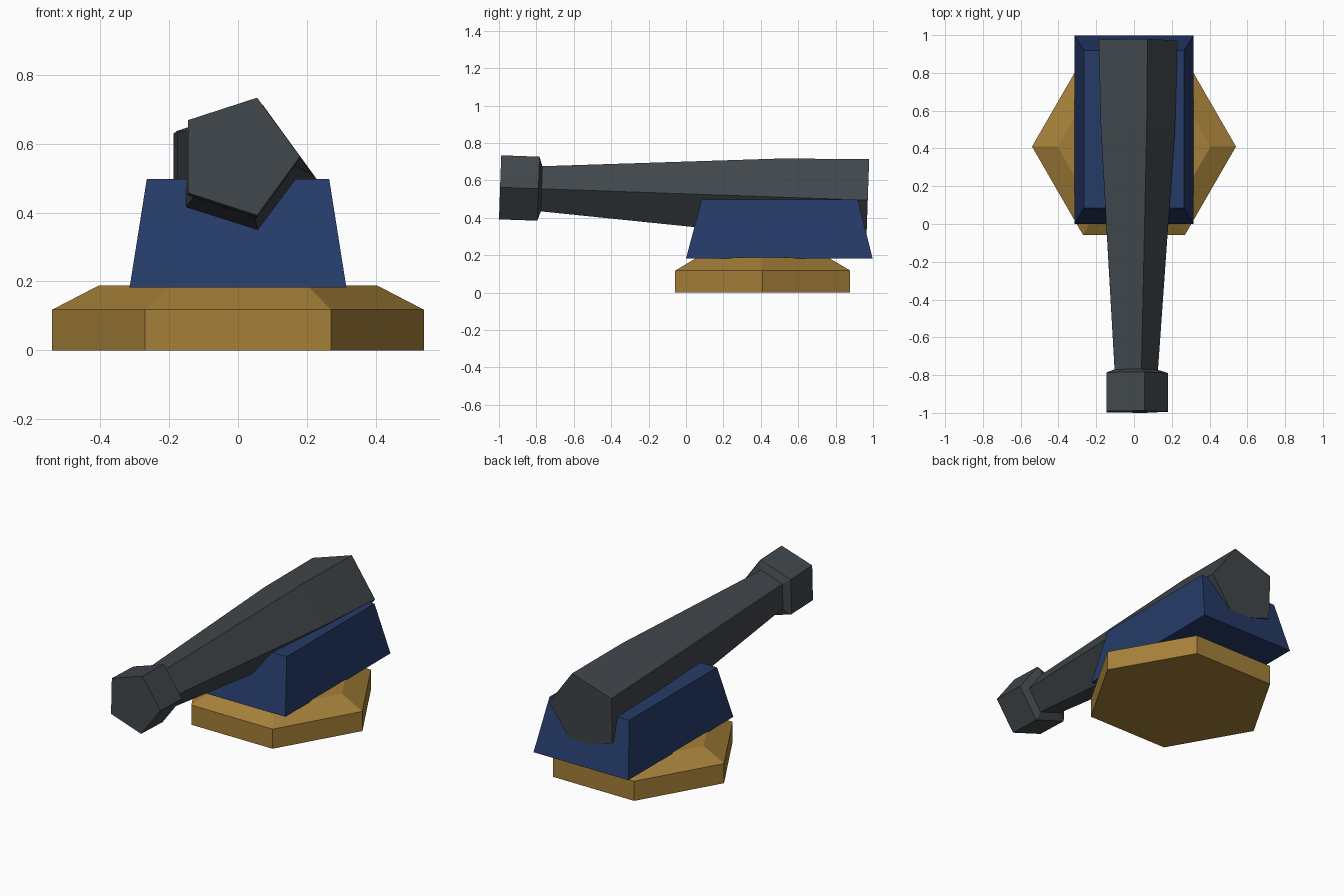
import bpy, bmesh, math
from mathutils import Vector

if "Cube" in bpy.data.objects:
    bpy.data.objects.remove(bpy.data.objects["Cube"])


def material(name, rgb):
    m = bpy.data.materials.new(name)
    m.diffuse_color = (*rgb, 1)
    m.use_nodes = True
    m.node_tree.nodes["Principled BSDF"].inputs["Base Color"].default_value = m.diffuse_color
    return m


gold = material("ochre", (0.376, 0.215, 0.041))
blue = material("navy_blue", (0.019, 0.044, 0.140))
gray = material("gunmetal", (0.052, 0.062, 0.070))


def loft(name, rings, mat):
    """Closed solid skinned through rings of equal point count."""
    bm = bmesh.new()
    loops = [[bm.verts.new(p) for p in ring] for ring in rings]
    n = len(loops[0])
    for a, b in zip(loops, loops[1:]):
        for i in range(n):
            j = (i + 1) % n
            bm.faces.new((a[i], a[j], b[j], b[i]))
    bm.faces.new(loops[0][::-1])
    bm.faces.new(loops[-1])
    bmesh.ops.recalc_face_normals(bm, faces=bm.faces)
    mesh = bpy.data.meshes.new(name)
    bm.to_mesh(mesh)
    bm.free()
    mesh.materials.append(mat)
    obj = bpy.data.objects.new(name, mesh)
    bpy.context.collection.objects.link(obj)
    return obj


def polygon(n, r):
    return [(r * math.cos(math.tau * i / n), r * math.sin(math.tau * i / n)) for i in range(n)]


def rectangle(hx, y0, y1, z):
    return [(-hx, y0, z), (hx, y0, z), (hx, y1, z), (-hx, y1, z)]


# Hexagonal base with a wide sloped rim
loft("base", [[(x, 0.41 + y, z) for x, y in polygon(6, r)]
              for r, z in ((0.54, 0), (0.54, 0.118), (0.405, 0.188))], gold)

# Tapered cradle block
loft("cradle", [rectangle(0.315, 0.0, 0.998, 0.182),
                rectangle(0.265, 0.084, 0.918, 0.498)], blue)

# Five-sided barrel with flared muzzle, tilted slightly about x
tilt = math.radians(2)
axis = Vector((0, math.cos(tilt), -math.sin(tilt)))
up = Vector((0, math.sin(tilt), math.cos(tilt)))
side = Vector((1, 0, 0))
muzzle = Vector((0, -0.994, 0.563))
profile = [(0, 0.18), (0.205, 0.18), (0.222, 0.127), (1.495, 0.217), (1.967, 0.231)]
loft("barrel", [[muzzle + axis * t + side * x + up * z for x, z in polygon(5, r)]
                for t, r in profile], gray)
